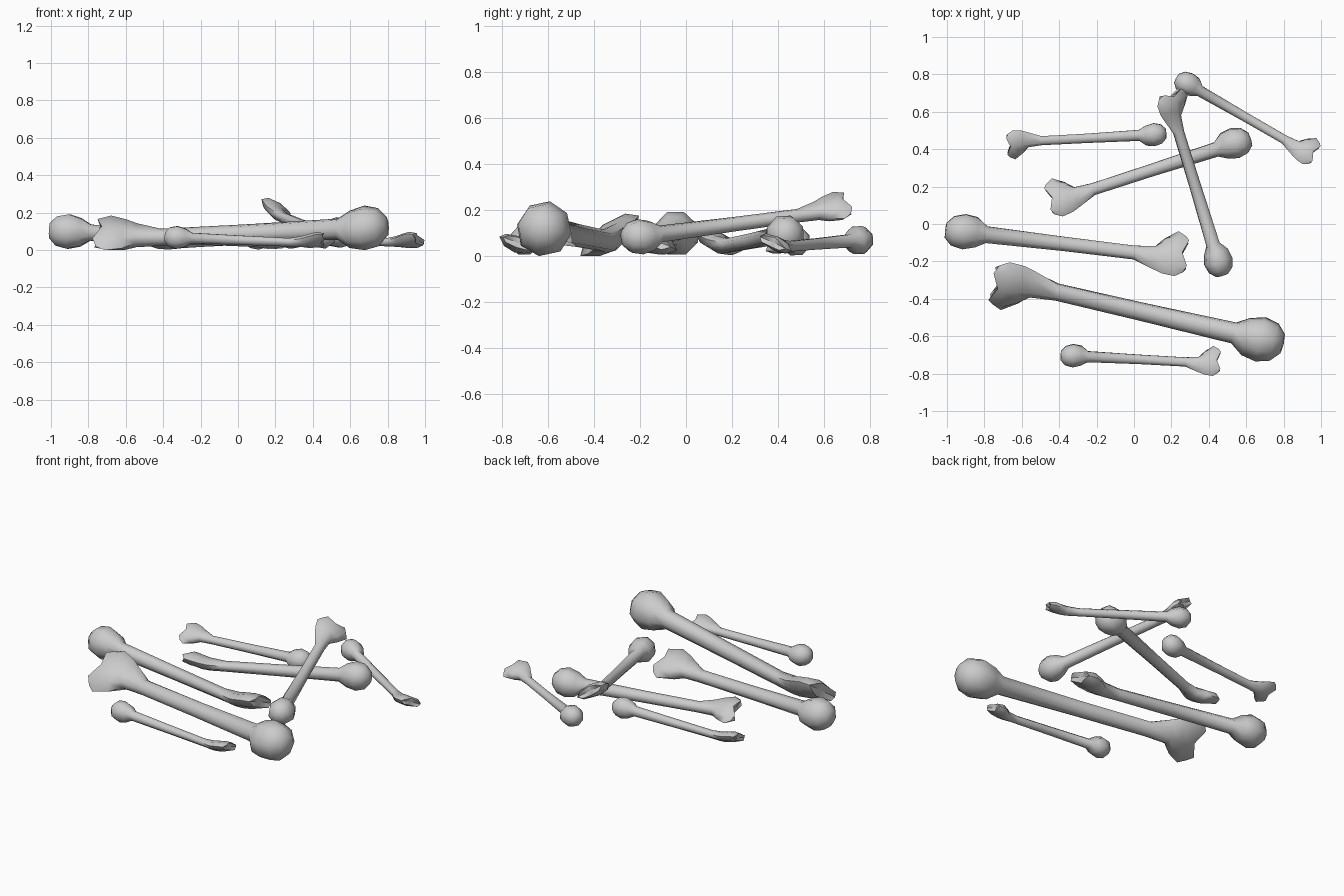
import bpy
import bmesh
from math import cos, sin, pi, radians
from mathutils import Vector, Matrix

if "Cube" in bpy.data.objects:
    bpy.data.objects.remove(bpy.data.objects["Cube"])

SIDES = 8
# Unit bone along +x: (x, left reach, right reach, half thickness, height offset)
SECTIONS = [
    (-0.076, 0.036, 0.036, 0.036, 0.0),
    (-0.045, 0.072, 0.068, 0.070, 0.0),
    (0.005, 0.088, 0.080, 0.082, 0.0),
    (0.060, 0.080, 0.064, 0.066, 0.0),
    (0.105, 0.042, 0.038, 0.038, 0.0),
    (0.450, 0.034, 0.034, 0.033, 0.0),
    (0.760, 0.030, 0.036, 0.030, 0.0),
    (0.850, 0.036, 0.074, 0.036, 0.006),
    (0.890, 0.076, 0.092, 0.040, 0.014),
    (0.945, 0.110, 0.104, 0.040, 0.028),
    (0.980, 0.088, 0.084, 0.028, 0.034),
]


def bone_mesh(mirror):
    """Loft the rings, with a round cap at the ball and a notched one at the fork."""
    verts, faces = [], []
    last = len(SECTIONS) - 1
    for n, (x, left, right, thick, z) in enumerate(SECTIONS):
        for i in range(SIDES):
            c, s = cos(2 * pi * i / SIDES), sin(2 * pi * i / SIDES)
            dx = 0
            if n == last and abs(c) < 0.9:  # two lobes with a dip between them
                dx = 0.014 if abs(c) > 0.3 else -0.012
            y = c * (left if c > 0 else right)
            verts.append((x + dx, -y if mirror else y, z + s * thick))
    for n in range(last):
        for i in range(SIDES):
            j = (i + 1) % SIDES
            a, b = n * SIDES, (n + 1) * SIDES
            faces.append((a + i, a + j, b + j, b + i))
    verts += [(-0.080, 0, 0), (0.970, 0, 0.034)]
    p, q, base = len(verts) - 2, len(verts) - 1, last * SIDES
    for i in range(SIDES):
        j = (i + 1) % SIDES
        faces.append((p, j, i))
        faces.append((q, base + i, base + j))
    mesh = bpy.data.meshes.new("bone")
    mesh.from_pydata(verts, [], faces)
    return mesh


def add_bone(name, ball, fork, roll, mirror=False):
    a, b = Vector(ball), Vector(fork)
    x = (b - a).normalized()
    y = Vector((0, 0, 1)).cross(x).normalized()
    frame = Matrix((x, y, x.cross(y))).transposed().to_4x4()
    mesh = bone_mesh(mirror)
    mesh.transform(Matrix.Translation(a) @ frame @ Matrix.Rotation(radians(roll), 4, 'X')
                   @ Matrix.Scale((b - a).length, 4))
    bm = bmesh.new()
    bm.from_mesh(mesh)
    bmesh.ops.recalc_face_normals(bm, faces=bm.faces)
    for v in bm.verts:  # rest on the ground
        v.co.z = max(v.co.z, 0)
    bm.to_mesh(mesh)
    bm.free()
    ob = bpy.data.objects.new(name, mesh)
    bpy.context.collection.objects.link(ob)
    bpy.ops.object.select_all(action='DESELECT')
    ob.select_set(True)
    bpy.context.view_layer.objects.active = ob
    bpy.ops.object.shade_smooth_by_angle(angle=radians(50))


# Scattered pile: ball centre, forked tip, roll
add_bone("largest_bone", (0.685, -0.615, 0.12), (-0.76, -0.288, 0.05), -35)
add_bone("long_bone", (-0.915, -0.045, 0.10), (0.29, -0.182, 0.04), -22)
add_bone("leaning_bone", (0.45, -0.205, 0.085), (0.175, 0.708, 0.203), 32, True)
add_bone("supporting_bone", (0.545, 0.43, 0.095), (-0.46, 0.113, 0.03), 20, True)
add_bone("back_right_bone", (0.28, 0.75, 0.07), (0.97, 0.36, 0.033), -22)
add_bone("back_left_bone", (0.11, 0.48, 0.065), (-0.685, 0.432, 0.035), -24)
add_bone("front_bone", (-0.33, -0.707, 0.068), (0.465, -0.744, 0.033), -20)
